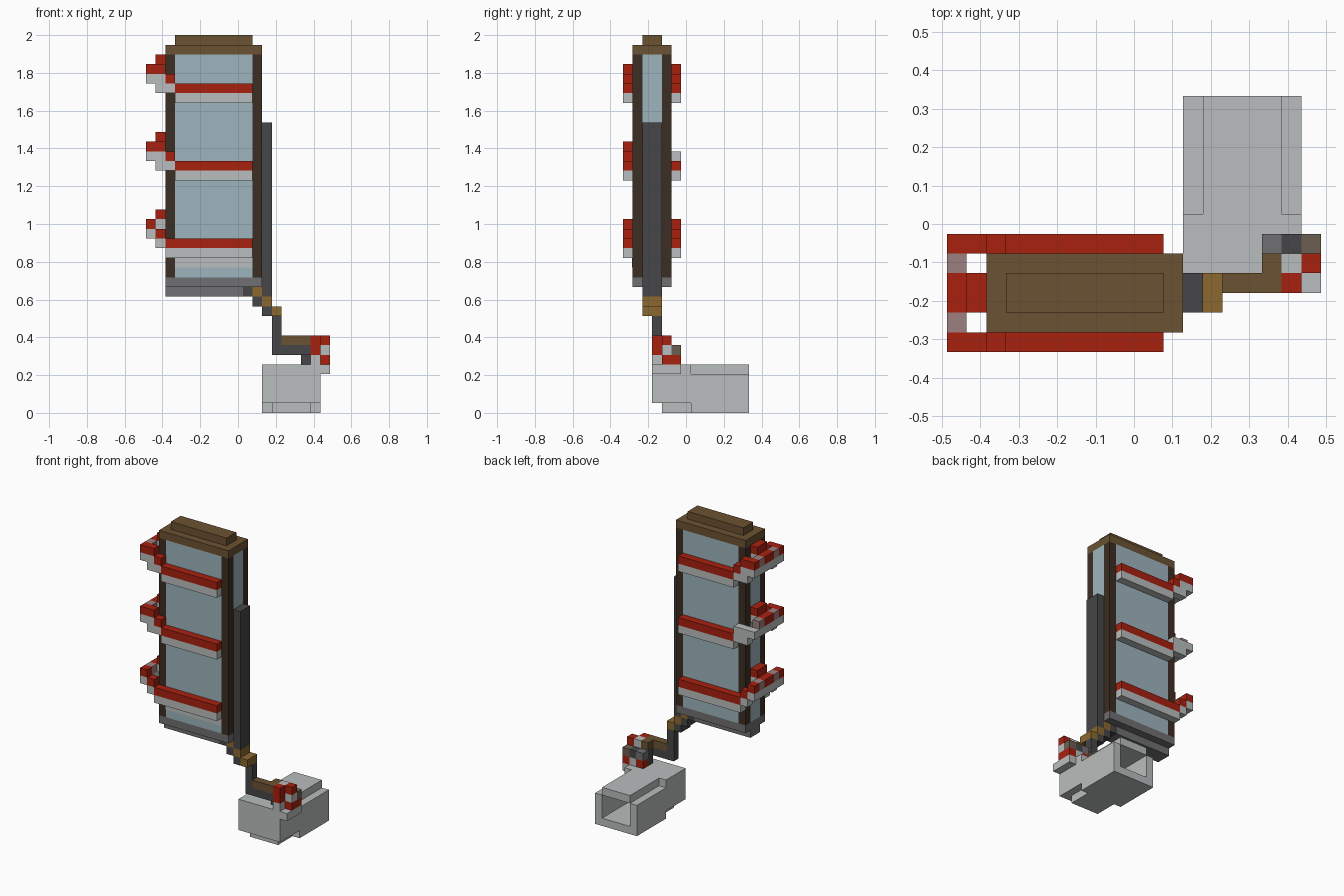
import bpy

old = bpy.data.objects.get("Cube")
if old:
    bpy.data.objects.remove(old, do_unlink=True)

UNIT = 2 / 39  # edge of one building block


def material(name, r, g, b):
    def linear(v):
        v /= 255
        return v / 12.92 if v < 0.04 else ((v + 0.055) / 1.055) ** 2.4
    colour = (linear(r), linear(g), linear(b), 1)
    mat = bpy.data.materials.new(name)
    mat.use_nodes = True
    mat.diffuse_color = colour
    mat.node_tree.nodes["Principled BSDF"].inputs["Base Color"].default_value = colour
    return mat


RED = material("red", 168, 33, 16)
WHITE = material("pale grey", 186, 190, 189)
GLASS = material("pale blue", 157, 181, 189)
UMBER = material("dark brown", 60, 46, 35)
BROWN = material("brown", 107, 82, 50)
GOLD = material("golden brown", 139, 104, 48)
DARK = material("charcoal", 70, 70, 72)
GREY = material("mid grey", 112, 112, 114)
PINK = material("pinkish grey", 158, 128, 128)
TAUPE = material("taupe", 108, 95, 82)


def box(name, mat, x, y, z):
    """Box from (low, high) block counts on each axis."""
    corners = [((i - 9.5) * UNIT, (j - 6.5) * UNIT, k * UNIT)
               for i in x for j in y for k in z]
    faces = [(0, 1, 3, 2), (4, 6, 7, 5), (0, 4, 5, 1),
             (2, 3, 7, 6), (0, 2, 6, 4), (1, 5, 7, 3)]
    mesh = bpy.data.meshes.new(name)
    mesh.from_pydata(corners, [], faces)
    mesh.materials.append(mat)
    obj = bpy.data.objects.new(name, mesh)
    bpy.context.collection.objects.link(obj)
    return obj


def cell(name, mat, i, j, k):
    return box(name, mat, (i, i + 1), (j, j + 1), (k, k + 1))


# Tall panelled body with corner posts, cap and base
box("main_panel", GLASS, (3, 11), (1, 5), (14, 37))
for x in ((2, 3), (11, 12)):
    box("side_panel", GLASS, x, (2, 4), (14, 37))
    for y in ((1, 2), (4, 5)):
        box("corner_post", UMBER, x, y, (14, 37))
box("lower_band", WHITE, (3, 11), (0.95, 1), (15, 16))
box("cap", BROWN, (2, 12), (1, 5), (37, 38))
box("cap_top", BROWN, (3, 11), (2, 4), (38, 39))
box("base", GREY, (2, 12), (1, 5), (13, 14))
box("base_foot", GREY, (2, 10), (2, 4), (12, 13))
box("spine", DARK, (12, 13), (2, 4), (12, 30))


# Three wrapping bands, each with a stepped hook at the left end
def step(name, x, y, k, top=RED):
    box(name + "_top", top, x, y, (k, k + 1))
    box(name + "_under", WHITE, x, y, (k - 1, k))


for k in (33, 25, 17):
    low = k == 17
    for y in ((0, 1), (5, 6)):
        plain = k == 25 and y[0] == 5
        step("band", (3, 11), y, k)
        if low:
            step("band_corner", (2, 3), y, k)
            step("hook_inner", (1, 2), y, k + 1)
            step("hook_outer", (0, 1), y, k + 2)
        elif plain:
            box("band_corner", WHITE, (2, 3), y, (k, k + 2))
            box("hook", WHITE, (0, 2), y, (k + 1, k + 2))
            box("hook_under", WHITE, (1, 2), y, (k, k + 1))
        else:
            step("band_corner", (2, 3), y, k + 1)
            step("hook", (0, 2), y, k + 2)
            box("hook_under", WHITE, (1, 2), y, (k, k + 1))
    step("middle_hook_inner", (1, 2), (2, 4), k + 3)
    step("middle_hook_outer", (0, 1), (2, 4), k + 2)
    for y in ((1, 2), (4, 5)):
        step("hook_link", (0, 1), y, k + 2, PINK)

# Stepped handle descending from the base
cell_x = 11
box("handle_root", DARK, (10, 11), (2, 4), (12, 13))
for n in range(3):
    x = (cell_x + n, cell_x + n + 1)
    box("handle_step", GOLD, x, (2, 4), (12 - n, 13 - n))
    if n < 2:
        box("handle_step_under", DARK, x, (2, 4), (11 - n, 12 - n))
box("handle_drop", DARK, (13, 14), (3, 4), (6, 10))
box("handle_bar", BROWN, (14, 17), (3, 4), (7, 8))
box("handle_bar_under", DARK, (14, 17), (3, 4), (6, 7))
cell("handle_turn", BROWN, 16, 4, 7)
box("handle_turn_under", DARK, (16, 17), (4, 5), (5, 7))

# Coiled grip at the end of the handle
box("grip_front", RED, (17, 18), (3, 4), (6, 8))
cell("grip_front_low", WHITE, 17, 3, 5)
box("grip_core", WHITE, (17, 18), (4, 5), (5, 8))
for k, mat in ((7, RED), (6, WHITE), (5, RED)):
    cell("grip_side", mat, 18, 4, k)
for i, mat in ((16, GREY), (17, DARK), (18, TAUPE)):
    cell("grip_back", mat, i, 5, 6)
    cell("grip_back_low", WHITE if i == 17 else RED, i, 5, 5)
box("grip_tail", WHITE, (18, 19), (3, 6), (4, 5))

# Hollow sleeve, open at the back
box("sleeve_front", WHITE, (12, 18), (3, 4), (1, 5))
box("sleeve_roof", WHITE, (13, 17), (4, 13), (4, 5))
box("sleeve_floor", WHITE, (13, 17), (4, 13), (0, 1))
for x in ((12, 13), (17, 18)):
    box("sleeve_wall", WHITE, x, (4, 13), (1, 4))
    box("sleeve_shoulder", WHITE, x, (4, 7), (4, 5))
    box("sleeve_skirt", WHITE, x, (7, 13), (0, 1))
